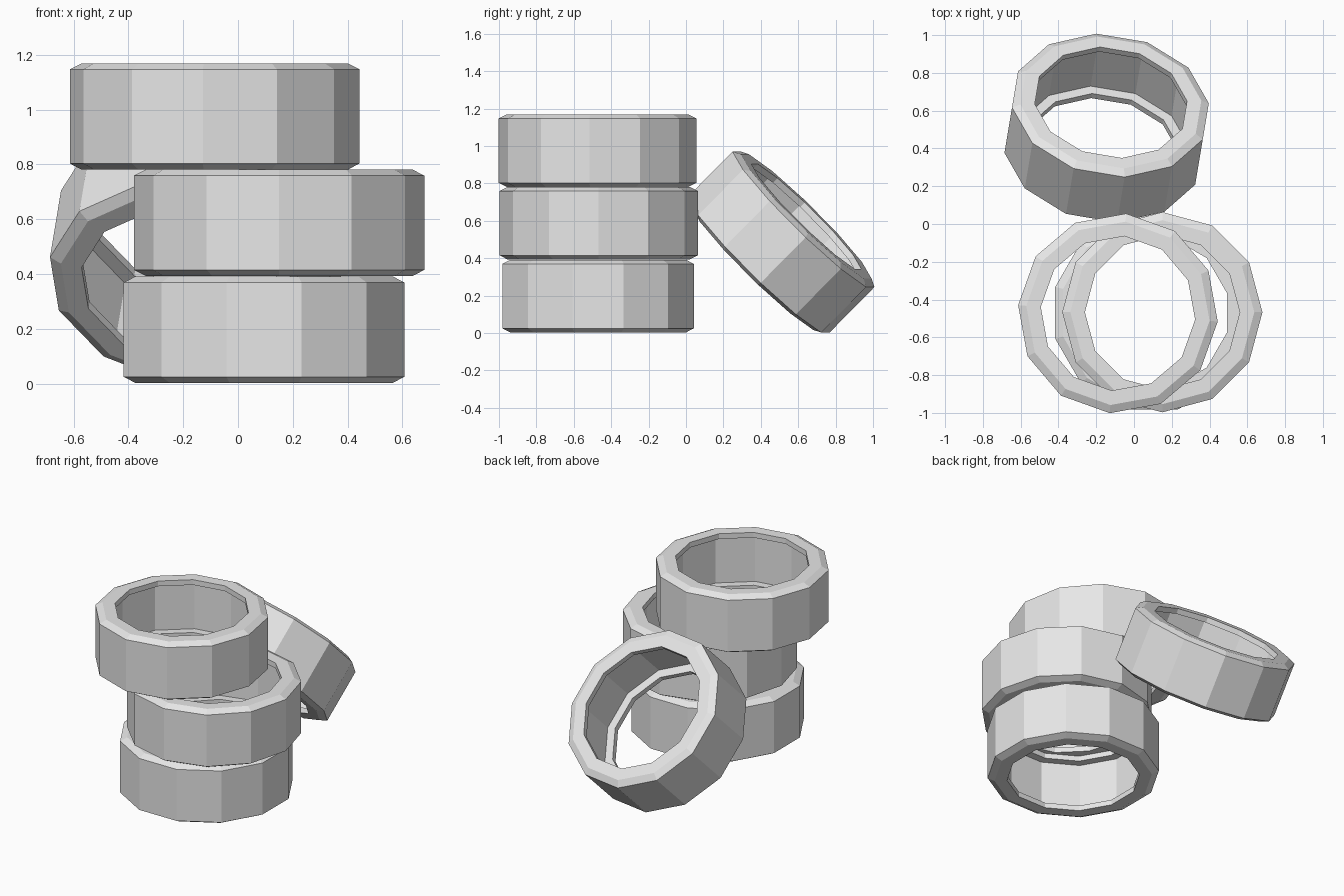
import bpy, bmesh, math
from mathutils import Matrix, Vector

if "Cube" in bpy.data.objects:
    bpy.data.objects.remove(bpy.data.objects["Cube"])

SIDES = 12
H = 0.194  # half width of a tyre

# Cross-section (radius, height): bevelled tread outside, hollow channel with lips inside
PROFILE = [(0.41, H), (0.487, H), (0.53, H - 0.022), (0.53, -H + 0.022),
           (0.487, -H), (0.41, -H), (0.41, -H + 0.035), (0.465, -H + 0.035),
           (0.465, H - 0.035), (0.41, H - 0.035)]

grey = bpy.data.materials.new("light_grey")
grey.diffuse_color = (0.8, 0.8, 0.8, 1)
grey.use_nodes = True
grey.node_tree.nodes["Principled BSDF"].inputs["Base Color"].default_value = grey.diffuse_color


def tyre(name, loc, spin, turn=0, tilt=0):
    """Revolve the profile, spin it about its axle, then tilt and turn it."""
    bm = bmesh.new()
    rings = []
    for i in range(SIDES):
        a = math.radians(spin) + 2 * math.pi * i / SIDES
        rings.append([bm.verts.new((r * math.cos(a), r * math.sin(a), z)) for r, z in PROFILE])
    n = len(PROFILE)
    for i in range(SIDES):
        a, b = rings[i], rings[(i + 1) % SIDES]
        for j in range(n):
            k = (j + 1) % n
            bm.faces.new((a[j], a[k], b[k], b[j]))
    bmesh.ops.recalc_face_normals(bm, faces=bm.faces)
    bm.transform(Matrix.Rotation(math.radians(turn), 4, 'Z') @ Matrix.Rotation(math.radians(tilt), 4, 'X'))
    mesh = bpy.data.meshes.new(name)
    bm.to_mesh(mesh)
    bm.free()
    mesh.materials.append(grey)
    ob = bpy.data.objects.new(name, mesh)
    ob.location = Vector(loc)
    bpy.context.collection.objects.link(ob)
    return ob


# Stack of three
tyre("bottom_tyre", (0.095, -0.47, 0.197), 15)
tyre("middle_tyre", (0.15, -0.467, 0.587), 0)
tyre("top_tyre", (-0.085, -0.473, 0.975), -4.7)

# Tyre leaning against the stack
tyre("leaning_tyre", (-0.145, 0.508, 0.486), 15, turn=-9.5, tilt=-45)
